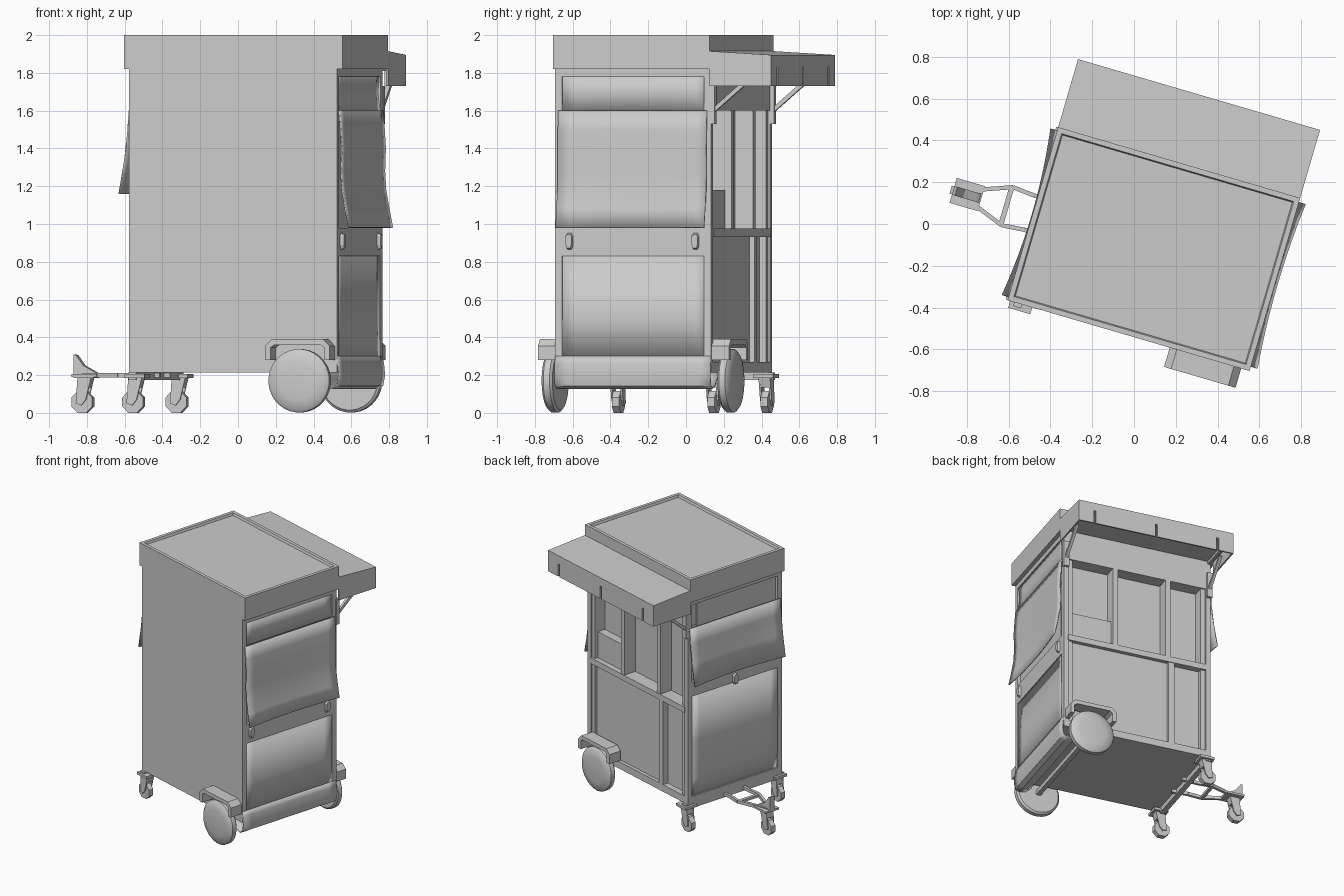
import bpy, bmesh, math
from mathutils import Matrix, Vector

if "Cube" in bpy.data.objects:
    bpy.data.objects.remove(bpy.data.objects["Cube"])

# The cart is built square to its own axes, then placed turned on the ground plane
PLACE = Matrix.Translation((0.095, -0.12, 0)) @ Matrix.Rotation(math.radians(-16.3), 4, 'Z')


def finish(name, bm, smooth=False):
    bmesh.ops.recalc_face_normals(bm, faces=bm.faces)
    me = bpy.data.meshes.new(name)
    bm.to_mesh(me)
    bm.free()
    ob = bpy.data.objects.new(name, me)
    bpy.context.collection.objects.link(ob)
    ob.matrix_world = PLACE
    if smooth:
        bpy.ops.object.select_all(action='DESELECT')
        ob.select_set(True)
        bpy.context.view_layer.objects.active = ob
        bpy.ops.object.shade_smooth_by_angle(angle=math.radians(35))
    return ob


def box(name, x, y, z):
    bm = bmesh.new()
    size = Matrix.Diagonal((x[1] - x[0], y[1] - y[0], z[1] - z[0], 1))
    mid = Matrix.Translation((sum(x) / 2, sum(y) / 2, sum(z) / 2))
    bmesh.ops.create_cube(bm, size=1, matrix=mid @ size)
    return finish(name, bm)


def prism(name, pts, y0, y1):
    """Outline in x/z, pushed along y."""
    bm = bmesh.new()
    f = bm.faces.new([bm.verts.new((x, y0, z)) for x, z in pts])
    r = bmesh.ops.extrude_face_region(bm, geom=[f])
    for v in r['geom']:
        if isinstance(v, bmesh.types.BMVert):
            v.co.y = y1
    return finish(name, bm)


def bar(name, p, q, w, h):
    p, q = Vector(p), Vector(q)
    d = q - p
    bm = bmesh.new()
    m = Matrix.Translation((p + q) / 2) @ d.to_track_quat('Z', 'Y').to_matrix().to_4x4()
    bmesh.ops.create_cube(bm, size=1, matrix=m @ Matrix.Diagonal((w, h, d.length, 1)))
    return finish(name, bm)


def lathe(name, prof, centre, n, smooth):
    """Profile of (radius, y) turned round the y axis."""
    bm = bmesh.new()
    rings = [[bm.verts.new((centre[0] + r * math.cos(2 * math.pi * (i + .5) / n), centre[1] + y,
                            centre[2] + r * math.sin(2 * math.pi * (i + .5) / n))) for i in range(n)]
             for r, y in prof]
    for a, b in zip(rings, rings[1:]):
        for i in range(n):
            bm.faces.new((a[i], a[(i + 1) % n], b[(i + 1) % n], b[i]))
    bm.faces.new(rings[0])
    bm.faces.new(rings[-1])
    return finish(name, bm, smooth)


def sheet(name, prof, side, half, base, bow=0.0, n=12):
    """Hanging cloth: (offset, z) profile spread along y; bow lets the middle hang closer."""
    bm = bmesh.new()
    rows = []
    for o, z in prof:
        row = []
        for i in range(n + 1):
            t = 2 * i / n - 1
            k = 1 - bow * (1 - t * t)
            row.append(bm.verts.new((side * (base + o * k), t * half, z)))
        rows.append(row)
    for a, b in zip(rows, rows[1:]):
        for i in range(n):
            bm.faces.new((a[i], a[i + 1], b[i + 1], b[i]))
    ob = finish(name, bm, True)
    m = ob.modifiers.new('thickness', 'SOLIDIFY')
    m.thickness = 0.008
    m.offset = 0
    return ob


# Main cabin: solid core, plain front wall, corner posts
box('cabin_core', (-.55, .55), (-.42, .33), (.215, 1.82))
box('front_wall', (-.573, .573), (-.431, -.41), (.215, 1.82))
for s in (-1, 1):
    for y in ((-.431, -.392), (.392, .431)):
        box('corner_post', sorted((s * .535, s * .573)), y, (.215, 1.82))

# Roof with a sunken top panel
roof = box('roof', (-.603, .603), (-.431, .431), (1.82, 2.0))
bm = bmesh.new()
bm.from_mesh(roof.data)
top = max(bm.faces, key=lambda f: f.calc_center_median().z)
bmesh.ops.inset_region(bm, faces=[top], thickness=.035)
bmesh.ops.inset_region(bm, faces=[top], thickness=.008, depth=-.018)
bm.to_mesh(roof.data)
bm.free()

# End frames
for s, lo, hi in ((1, .83, .98), (-1, 1.05, 1.17)):
    x = sorted((s * .54, s * .573))
    box('end_top_rail', x, (-.395, .395), (1.78, 1.82))
    box('end_mid_rail', x, (-.395, .395), (lo, hi))
    box('end_bottom_rail', x, (-.395, .395), (.215, .27))

# Cloth flaps and panels on both ends
sheet('right_upper_panel', [(.0, 1.78), (-.008, 1.7), (.004, 1.6)], 1, .395, .562, .5)
sheet('right_flap', [(.006, 1.6), (.014, 1.5), (.02, 1.4), (.016, 1.28), (.022, 1.18), (.04, 1.08), (.06, .98)],
      1, .41, .573, .35)
sheet('right_lower_panel', [(0, .83), (0, .5), (.004, .3)], 1, .392, .562)
sheet('right_skirt', [(.004, .3), (.012, .26), (.018, .2), (.008, .145), (-.02, .13), (-.07, .145),
                      (-.11, .18), (-.13, .215)], 1, .43, .565)
sheet('left_flap', [(.004, 1.6), (.012, 1.48), (.03, 1.33), (.06, 1.16)], -1, .415, .573, .5)
sheet('left_lower_panel', [(.004, 1.06), (.006, .7), (.002, .4), (-.008, .26)], -1, .392, .565)


# Latches
def latch(s, y, z):
    prof = [(-.022, -.025), (-.012, -.05), (.012, -.05), (.022, -.025),
            (.022, .03), (.012, .045), (-.012, .045), (-.022, .03)]
    bm = bmesh.new()
    a, b = [[bm.verts.new((s * x, y + p * k, z + q * k)) for p, q in prof] for x, k in ((.565, 1), (.592, .75))]
    for i in range(8):
        bm.faces.new((a[i], a[(i + 1) % 8], b[(i + 1) % 8], b[i]))
    bm.faces.new(a)
    bm.faces.new(b)
    finish('latch', bm)


latch(1, -.35, .91)
latch(1, .345, .91)
latch(-1, 0, 1.09)

# Serving side: rails, counter, mullions, recessed lower panels
back = (.32, .431)
box('serving_header', (-.54, .54), back, (1.6, 1.82))
box('serving_counter', (-.54, .54), (.32, .436), (.93, .975))
box('serving_bottom_rail', (-.54, .54), back, (.215, .27))
for u in (.17, -.24):
    box('window_mullion', (u - .02, u + .02), back, (.97, 1.6))
for s in (-1, 1):
    box('window_jamb', sorted((s * .5, s * .545)), (.32, .42), (.27, 1.6))
box('window_cabinet', (.19, .54), (.32, .395), (.97, 1.18))
box('lower_mullion', (-.29, -.245), back, (.27, .93))
box('lower_panel_wide', (-.245, .5), (.32, .405), (.27, .93))
box('lower_panel_narrow', (-.5, -.29), (.32, .385), (.27, .93))

# Awning: sloping slab, hanging valance and brackets
bm = bmesh.new()
prof = [(.431, 1.915), (.77, 1.895), (.77, 1.83), (.431, 1.83)]
a, b = [[bm.verts.new((x, y, z)) for y, z in prof] for x in (-.603, .603)]
for i in range(4):
    bm.faces.new((a[i], a[(i + 1) % 4], b[(i + 1) % 4], b[i]))
bm.faces.new(a)
bm.faces.new(b)
finish('awning', bm)
cuts = [-.603, -.48, 0, .48, .603]
for i in range(4):
    box('awning_valance', (cuts[i] + (.008 if i else 0), cuts[i + 1] - (.008 if i < 3 else 0)),
        (.758, .77), (1.73, 1.835))
for s in (-1, 1):
    box('awning_side_valance', sorted((s * .591, s * .603)), (.431, .77), (1.73, 1.835))
    box('bracket_plate', sorted((s * .54, s * .58)), (.425, .452), (1.53, 1.73))
    bar('bracket_strut', (s * .56, .44, 1.6), (s * .56, .64, 1.77), .022, .022)
    bar('bracket_arm', (s * .56, .431, 1.82), (s * .56, .75, 1.82), .022, .022)

# Big wheels with fenders, and their axle
for s in (-1, 1):
    lathe('road_wheel', [(.12, -s * .03), (.155, -s * .03), (.168, -s * .018), (.168, s * .016),
                         (.152, s * .03), (.1, s * .037), (.03, s * .041)], (.383, s * .485, .17), 32, True)
    prism('fender', [(.205, .28), (.205, .355), (.24, .39), (.525, .39), (.561, .355), (.561, .28),
                     (.531, .28), (.531, .345), (.51, .36), (.255, .36), (.235, .345), (.235, .28)],
          s * .425, s * .527)
bar('axle', (.383, -.47, .17), (.383, .47, .17), .035, .035)


# Casters
def caster(x, y):
    box('caster_plate', (x - .035, x + .075), (y - .055, y + .055), (.185, .205))
    for s in (-1, 1):
        prism('caster_fork', [(x + .055, .19), (x - .02, .19), (x - .03, .05), (x, .04), (x + .025, .07)],
              y + s * .022, y + s * .032)
    prism('caster_stem', [(x + .055, .19), (x - .02, .19), (x - .022, .135), (x + .04, .135)], y - .024, y + .024)
    lathe('caster_wheel', [(.062, -.02), (.062, .02)], (x, y, .058), 8, False)


for x, y in ((-.555, -.41), (-.555, .41), (-.955, 0)):
    caster(x, y)
box('caster_crossbar', (-.57, -.53), (-.45, .45), (.175, .215))

# Tow frame and hitch
for s in (-1, 1):
    path = [(-.5, s * .095), (-.62, s * .085), (-.73, s * .095), (-.89, s * .035), (-.98, s * .012)]
    for p, q in zip(path, path[1:]):
        bar('tow_rail', (*p, .2), (*q, .2), .02, .024)
bar('tow_crossbar', (-.735, -.095, .2), (-.735, .095, .2), .024, .02)
box('hitch_plate', (-1.0, -.86), (-.062, .062), (.19, .205))
prism('hitch_fin', [(-1.0, .2), (-1.0, .31), (-.985, .305), (-.945, .25), (-.88, .215), (-.86, .2)], -.022, .022)
